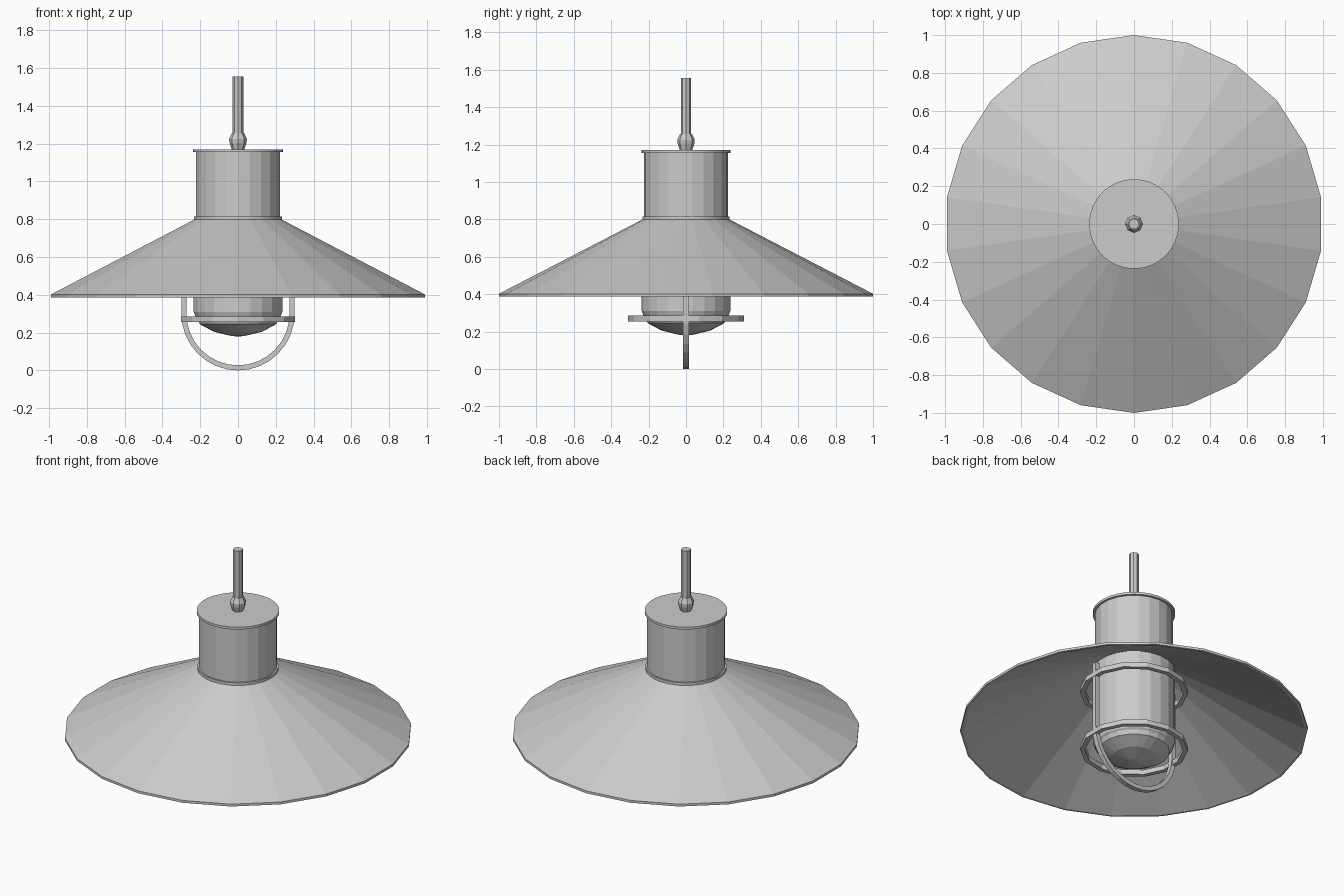
import bpy
from math import sin, cos, pi

if "Cube" in bpy.data.objects:
    bpy.data.objects.remove(bpy.data.objects["Cube"])


def make_object(name, verts, faces):
    mesh = bpy.data.meshes.new(name)
    mesh.from_pydata(verts, [], faces)
    mesh.update()
    obj = bpy.data.objects.new(name, mesh)
    bpy.context.collection.objects.link(obj)
    return obj


def lathe(name, profile, sides, closed=False):
    """Revolve (radius, z) points, listed top to bottom, with a corner on +y."""
    verts = [(r * cos(pi / 2 + 2 * pi * i / sides),
              r * sin(pi / 2 + 2 * pi * i / sides), z)
             for r, z in profile for i in range(sides)]
    n = len(profile)
    faces = []
    for k in range(n if closed else n - 1):
        a, b = k * sides, (k + 1) % n * sides
        for i in range(sides):
            j = (i + 1) % sides
            faces.append((b + i, b + j, a + j, a + i))
    if not closed:
        faces.append(tuple(range(sides)))
        faces.append(tuple(reversed(range((n - 1) * sides, n * sides))))
    return make_object(name, verts, faces)


# Hanging rod and its faceted knuckle
lathe("hanging_rod", [(0.028, 1.555), (0.028, 1.24)], 8)
lathe("rod_knuckle", [(0.032, 1.257), (0.047, 1.225), (0.045, 1.205),
                      (0.03, 1.16)], 8)

# Housing with top cap and lower collar
lathe("housing_cap", [(0.237, 1.17), (0.237, 1.155)], 64)
lathe("housing", [(0.225, 1.16), (0.225, 0.795)], 22)
lathe("housing_collar", [(0.233, 0.815), (0.233, 0.795)], 64)

# Wide faceted shade, hollow underneath
lathe("shade", [(0.225, 0.803), (1.0, 0.402), (1.0, 0.387),
                (0.985, 0.387), (0.225, 0.785)], 22, closed=True)

# Lamp glass and domed end
lathe("lamp_glass", [(0.237, 0.785), (0.237, 0.31), (0.225, 0.28),
                     (0.205, 0.262)], 22)
lathe("lamp_dome", [(0.215, 0.27), (0.205, 0.245), (0.13, 0.205),
                    (0.035, 0.182), (0.005, 0.18)], 22)

# Guard rings
for name, z in (("lower_guard_ring", 0.27), ("upper_guard_ring", 0.65)):
    lathe(name, [(0.282, z + 0.015), (0.31, z + 0.015),
                 (0.31, z - 0.015), (0.282, z - 0.015)], 14, closed=True)

# U-shaped guard strap: square section swept down, around and up
outer, inner, depth, base, top, steps = 0.3, 0.273, 0.015, 0.3, 0.725, 16


def strap_path(r):
    arc = [(-r * cos(pi * i / steps), base - r * sin(pi * i / steps))
           for i in range(steps + 1)]
    return [(-r, top)] + arc + [(r, top)]


verts = []
for (xo, zo), (xi, zi) in zip(strap_path(outer), strap_path(inner)):
    verts += [(xo, -depth, zo), (xi, -depth, zi),
              (xi, depth, zi), (xo, depth, zo)]
count = len(verts) // 4
faces = [(0, 3, 2, 1), tuple(4 * (count - 1) + i for i in range(4))]
for k in range(count - 1):
    for i in range(4):
        j = (i + 1) % 4
        faces.append((4 * k + i, 4 * k + j, 4 * k + 4 + j, 4 * k + 4 + i))
make_object("guard_strap", verts, faces)
